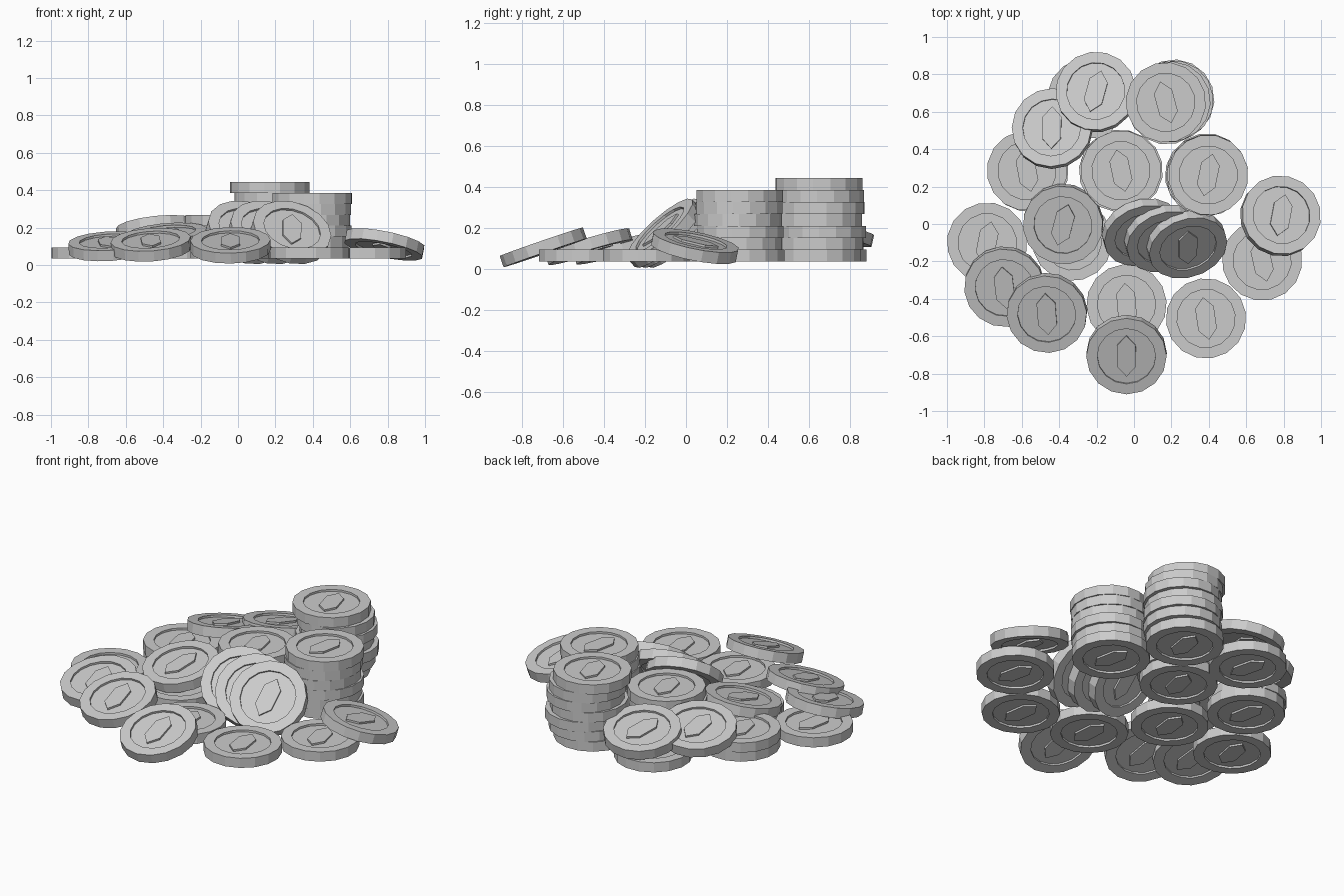
import bpy, bmesh, math, random
from mathutils import Vector, Quaternion

if "Cube" in bpy.data.objects:
    bpy.data.objects.remove(bpy.data.objects["Cube"])

random.seed(4)
R, T, N = 0.215, 0.0583, 16      # coin radius, thickness, sides
RIM, DEEP = 0.156, 0.012         # recess radius and depth


def ring(bm, r, z):
    return [bm.verts.new((r * math.cos(2 * math.pi * i / N),
                          r * math.sin(2 * math.pi * i / N), z)) for i in range(N)]


def make_coin_mesh():
    bm = bmesh.new()
    h = T / 2
    # Edge, rims and sunken faces as one closed profile
    profile = [(RIM, -h + DEEP), (RIM, -h), (R, -h), (R, h), (RIM, h), (RIM, h - DEEP)]
    rings = [ring(bm, r, z) for r, z in profile]
    for a, b in zip(rings, rings[1:]):
        for i in range(N):
            j = (i + 1) % N
            bm.faces.new((a[i], a[j], b[j], b[i]))
    bm.faces.new(list(reversed(rings[0])))
    bm.faces.new(rings[-1])
    # Plain raised lozenge on both faces
    outline = [(0, -0.115), (0.05, -0.06), (0.05, 0.06),
               (0, 0.115), (-0.05, 0.06), (-0.05, -0.06)]
    for s in (1, -1):
        low = [bm.verts.new((x, y, s * (h - DEEP))) for x, y in outline]
        top = [bm.verts.new((x, y, s * (h - 0.001))) for x, y in outline]
        bm.faces.new(top)
        for i in range(6):
            j = (i + 1) % 6
            bm.faces.new((low[i], low[j], top[j], top[i]))
    bmesh.ops.recalc_face_normals(bm, faces=bm.faces)
    me = bpy.data.meshes.new("coin")
    bm.to_mesh(me)
    bm.free()
    return me


COIN = make_coin_mesh()


def coin(name, x, y, z, facing=0, tilt=0, spin=None):
    """Coin centred at x, y, z, its top leaning by tilt toward the facing angle."""
    a, t = math.radians(facing), math.radians(tilt)
    n = Vector((math.sin(t) * math.cos(a), math.sin(t) * math.sin(a), math.cos(t)))
    if spin is None:
        spin = random.uniform(-18, 18)
    ob = bpy.data.objects.new(name, COIN)
    ob.location = (x, y, z)
    ob.rotation_mode = 'QUATERNION'
    ob.rotation_quaternion = (Vector((0, 0, 1)).rotation_difference(n)
                              @ Quaternion((0, 0, 1), math.radians(spin)))
    bpy.context.collection.objects.link(ob)


def stack(name, offsets):
    for i, (x, y) in enumerate(offsets):
        coin(f"{name}_{i + 1}", x, y, 0.035 + T * (i + 0.5))


# Coin stacks
stack("tall_stack", [(0.175, 0.64), (0.2, 0.655), (0.215, 0.665), (0.19, 0.65),
                     (0.21, 0.66), (0.195, 0.655), (0.17, 0.65)])
stack("front_stack", [(0.39, 0.27), (0.38, 0.26), (0.395, 0.265), (0.385, 0.255),
                      (0.39, 0.26), (0.397, 0.262)])
stack("middle_stack", [(-0.075, 0.29), (-0.06, 0.285), (-0.08, 0.28), (-0.07, 0.285)])
stack("low_stack", [(-0.565, 0.28), (-0.572, 0.285)])

# Single coins lying flat
for i, p in enumerate([(-0.785, -0.1), (-0.33, -0.09), (-0.04, -0.43),
                       (0.385, -0.505), (0.685, -0.195), (-0.25, 0.67)]):
    stack(f"flat_coin_{i + 1}", [p])

# Coins propped on their neighbours
for i, c in enumerate([(-0.378, 0.0, 0.15, -110, 13), (-0.465, -0.475, 0.108, -103, 17),
                       (-0.692, -0.335, 0.1, -103, 14), (-0.04, -0.698, 0.105, -93, 19),
                       (0.783, 0.043, 0.11, 45, 16), (-0.437, 0.51, 0.187, 115, 14),
                       (-0.203, 0.705, 0.182, 108, 13)]):
    coin(f"propped_coin_{i + 1}", *c)

# Row of three steeply leaning coins
for i in range(3):
    coin(f"leaning_coin_{i + 1}", 0.283 - 0.12 * i, -0.11 + 0.033 * i, 0.174, -70, 44, 5)
